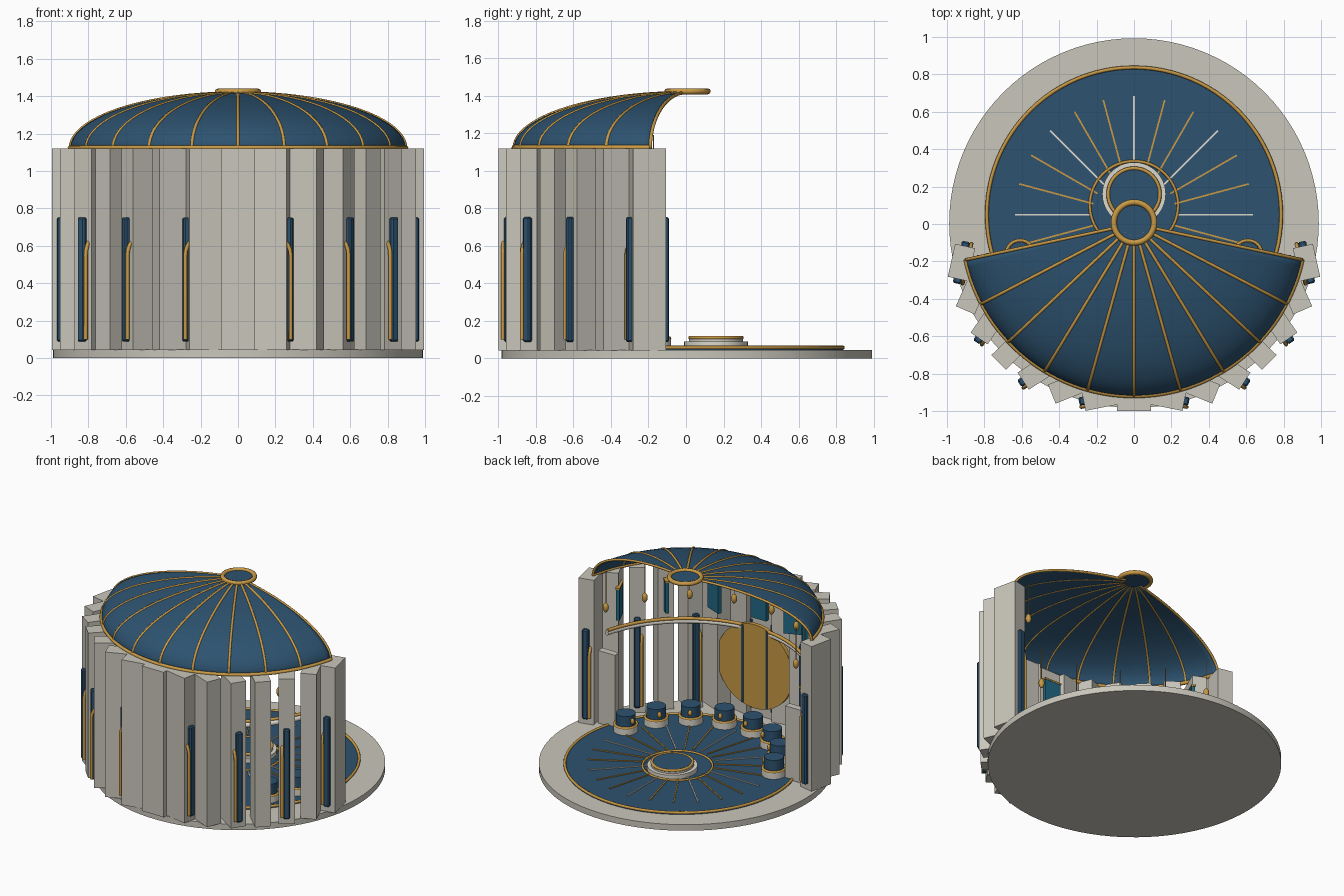
import bpy, bmesh, math
from mathutils import Matrix, Vector

if "Cube" in bpy.data.objects:
    bpy.data.objects.remove(bpy.data.objects["Cube"])

def material(name, rgb):
    m = bpy.data.materials.new(name)
    m.diffuse_color = (*rgb, 1)
    m.use_nodes = True
    m.node_tree.nodes["Principled BSDF"].inputs["Base Color"].default_value = m.diffuse_color
    return m

STONE = material("pale_stone", (0.59, 0.57, 0.50))
BLUE = material("deep_blue", (0.026, 0.085, 0.160))
GOLD = material("gold", (0.58, 0.32, 0.06))
TEAL = material("teal", (0.015, 0.14, 0.23))
CREAM = material("cream", (0.72, 0.69, 0.61))

STEP = math.radians(11.06)      # angle between wall slabs


def finish(name, bm, mat, smooth=False):
    me = bpy.data.meshes.new(name)
    bmesh.ops.recalc_face_normals(bm, faces=bm.faces)
    bm.to_mesh(me)
    bm.free()
    ob = bpy.data.objects.new(name, me)
    bpy.context.collection.objects.link(ob)
    me.materials.append(mat)
    if smooth:
        bpy.ops.object.select_all(action='DESELECT')
        ob.select_set(True)
        bpy.context.view_layer.objects.active = ob
        bpy.ops.object.shade_smooth_by_angle(angle=math.radians(35))
    return ob


def box(name, mat, size, center, frame=Matrix(), bevel=0):
    bm = bmesh.new()
    bmesh.ops.create_cube(bm, size=1, matrix=Matrix.Diagonal((*size, 1)))
    if bevel:
        bmesh.ops.bevel(bm, geom=bm.edges[:], offset=bevel, segments=1, affect='EDGES')
    bm.transform(frame @ Matrix.Translation(center))
    return finish(name, bm, mat)


def cylinder(name, mat, r, z0, z1, x=0, y=0, n=64):
    bm = bmesh.new()
    bmesh.ops.create_cone(bm, cap_ends=True, segments=n, radius1=r, radius2=r,
                          depth=z1 - z0, matrix=Matrix.Translation((x, y, (z0 + z1) / 2)))
    return finish(name, bm, mat, True)


def ball(name, mat, scale, loc):
    bm = bmesh.new()
    bmesh.ops.create_uvsphere(bm, u_segments=12, v_segments=8, radius=1,
                              matrix=Matrix.Translation(loc) @ Matrix.Diagonal((*scale, 1)))
    return finish(name, bm, mat, True)


def tube(name, mat, points, r, closed=False):
    """Round bar along a path."""
    cu = bpy.data.curves.new(name, 'CURVE')
    cu.dimensions = '3D'
    cu.bevel_depth, cu.bevel_resolution, cu.use_fill_caps = r, 2, True
    sp = cu.splines.new('POLY')
    sp.points.add(len(points) - 1)
    for p, co in zip(sp.points, points):
        p.co = (*co, 1)
    sp.use_cyclic_u = closed
    ob = bpy.data.objects.new(name, cu)
    bpy.context.collection.objects.link(ob)
    cu.materials.append(mat)
    bpy.ops.object.select_all(action='DESELECT')
    ob.select_set(True)
    bpy.context.view_layer.objects.active = ob
    bpy.ops.object.convert(target='MESH')
    bpy.ops.object.shade_smooth_by_angle(angle=math.radians(50))


def arc(r, z, a0=0, a1=360, n=64, x=0, y=0):
    return [(x + r * math.cos(t), y + r * math.sin(t), z)
            for t in (math.radians(a0 + (a1 - a0) * i / n) for i in range(n + 1))]


def ring(name, mat, r, z, thick, x=0, y=0, n=64):
    tube(name, mat, arc(r, z, n=n, x=x, y=y)[:-1], thick, True)


def slab_frame(k, r):
    """Place on the wall arc; slabs turn against the arc."""
    a = k * STEP
    return (Matrix.Translation((r * math.sin(a), -r * math.cos(a), 0))
            @ Matrix.Rotation(-a, 4, 'Z'))


# Base and inlaid floor
cylinder("base", STONE, 0.988, 0, 0.045, y=0.005, n=96)
cylinder("floor", BLUE, 0.79, 0.04, 0.058, y=0.05, n=96)
ring("floor_rim", GOLD, 0.787, 0.058, 0.01, y=0.05, n=96)
ring("floor_inner_ring", GOLD, 0.236, 0.06, 0.008, y=0.1)
for i in range(24):
    f = Matrix.Translation((0, 0.05, 0)) @ Matrix.Rotation(math.radians(15 * i), 4, 'Z')
    box("floor_ray", CREAM if i % 3 == 0 else GOLD, (0.41, 0.009, 0.008), (0.43, 0, 0.06), f)

# Central plinth
cylinder("plinth_base", CREAM, 0.17, 0.05, 0.09, y=0.16)
cylinder("plinth_step", STONE, 0.145, 0.09, 0.106, y=0.16)
cylinder("plinth_top", BLUE, 0.135, 0.1, 0.114, y=0.16)
ring("plinth_ring", GOLD, 0.138, 0.11, 0.01, y=0.16)

# Wall slabs with their fittings
for k in range(-7, 8):
    f = slab_frame(k, 0.945)
    box("wall_slab", STONE, (0.18, 0.11, 1.077), (0, 0, 0.5815), f)
    a = k * STEP
    if k % 2:
        box("blue_panel", BLUE, (0.23, 0.045, 0.665), (0, 0, 0.42), f, 0.008)
        arch = [(-0.108, -0.03, 0.1)]
        arch += [(-0.108 * math.cos(t), -0.03, 0.55 + 0.108 * math.sin(t))
                 for t in (math.pi * i / 12 for i in range(13))]
        arch += [(0.108, -0.03, 0.1)]
        tube("panel_arch", GOLD, [f @ Vector(p) for p in arch], 0.011)
        ball("hanging_lamp", GOLD, (0.02, 0.02, 0.035),
             (0.8 * math.sin(a), -0.8 * math.cos(a), 0.92))
        tube("lamp_cord", GOLD, [(0.8 * math.sin(a), -0.8 * math.cos(a), z)
                                 for z in (0.94, 1.19)], 0.003)
    else:
        g = slab_frame(k, 0.86)
        box("banner", TEAL, (0.13, 0.025, 0.23), (0, 0, 0.9), g)
        box("banner_rod", GOLD, (0.14, 0.03, 0.012), (0, 0, 1.02), g)

# Low end walls
for s in (-1, 1):
    box("low_end_wall", STONE, (0.14, 0.05, 0.54), (s * 0.77, -0.19, 0.32))

# Curved inner rail
tube("rail", CREAM, arc(0.83, 0.71, 195, 345), 0.018)
tube("rail_trim", GOLD, arc(0.82, 0.733, 195, 345), 0.012)

# Round gold screen with blue divisions
bm = bmesh.new()
bmesh.ops.create_cone(bm, cap_ends=True, segments=48, radius1=0.31, radius2=0.31, depth=0.03,
                      matrix=Matrix.Translation((0, -0.82, 0.45)) @ Matrix.Rotation(math.pi / 2, 4, 'X'))
finish("round_screen", bm, GOLD, True)
for x in (-0.1, 0.1):
    box("screen_division", BLUE, (0.014, 0.008, 0.58), (x, -0.803, 0.45))

# Ring of stools
for i in range(8):
    t = math.radians(195 + 150 * i / 7)
    x, y = 0.63 * math.cos(t), 0.63 * math.sin(t)
    cylinder("stool_base", CREAM, 0.083, 0.055, 0.105, x, y, 32)
    ring("stool_ring", GOLD, 0.076, 0.108, 0.009, x, y, 32)
    cylinder("stool_seat", BLUE, 0.066, 0.1, 0.19, x, y, 32)
    ball("stool_knob", GOLD, (0.014, 0.014, 0.022),
         (0.56 * math.cos(t), 0.56 * math.sin(t), 0.15))

# Open dome
A0, A1 = 192, 348


def dome(a, e, lift=0.0):
    r = (0.915 + lift) * math.cos(e)
    return (r * math.cos(a), r * math.sin(a), 1.12 + (0.295 + lift) * math.sin(e))


bm = bmesh.new()
cols, rows = 60, 16
grid = [[bm.verts.new(dome(math.radians(A0 + (A1 - A0) * i / cols),
                           math.radians(86 * j / rows))) for j in range(rows + 1)]
        for i in range(cols + 1)]
for i in range(cols):
    for j in range(rows):
        bm.faces.new((grid[i][j], grid[i + 1][j], grid[i + 1][j + 1], grid[i][j + 1]))
shell = finish("dome", bm, BLUE, True)
mod = shell.modifiers.new("thickness", 'SOLIDIFY')
mod.thickness, mod.offset = 0.008, 0

# Dome ribs, rim and crown
for i in range(11):
    a = math.radians(A0 + (A1 - A0) * i / 10)
    tube("dome_rib", GOLD, [dome(a, math.radians(86 * j / 20), 0.002) for j in range(21)], 0.009)
tube("dome_rim", GOLD, arc(0.918, 1.124, A0, A1), 0.013)
ring("crown_ring", GOLD, 0.108, 1.424, 0.016, y=0.008)
cylinder("crown_disc", BLUE, 0.1, 1.415, 1.425, y=0.008)
